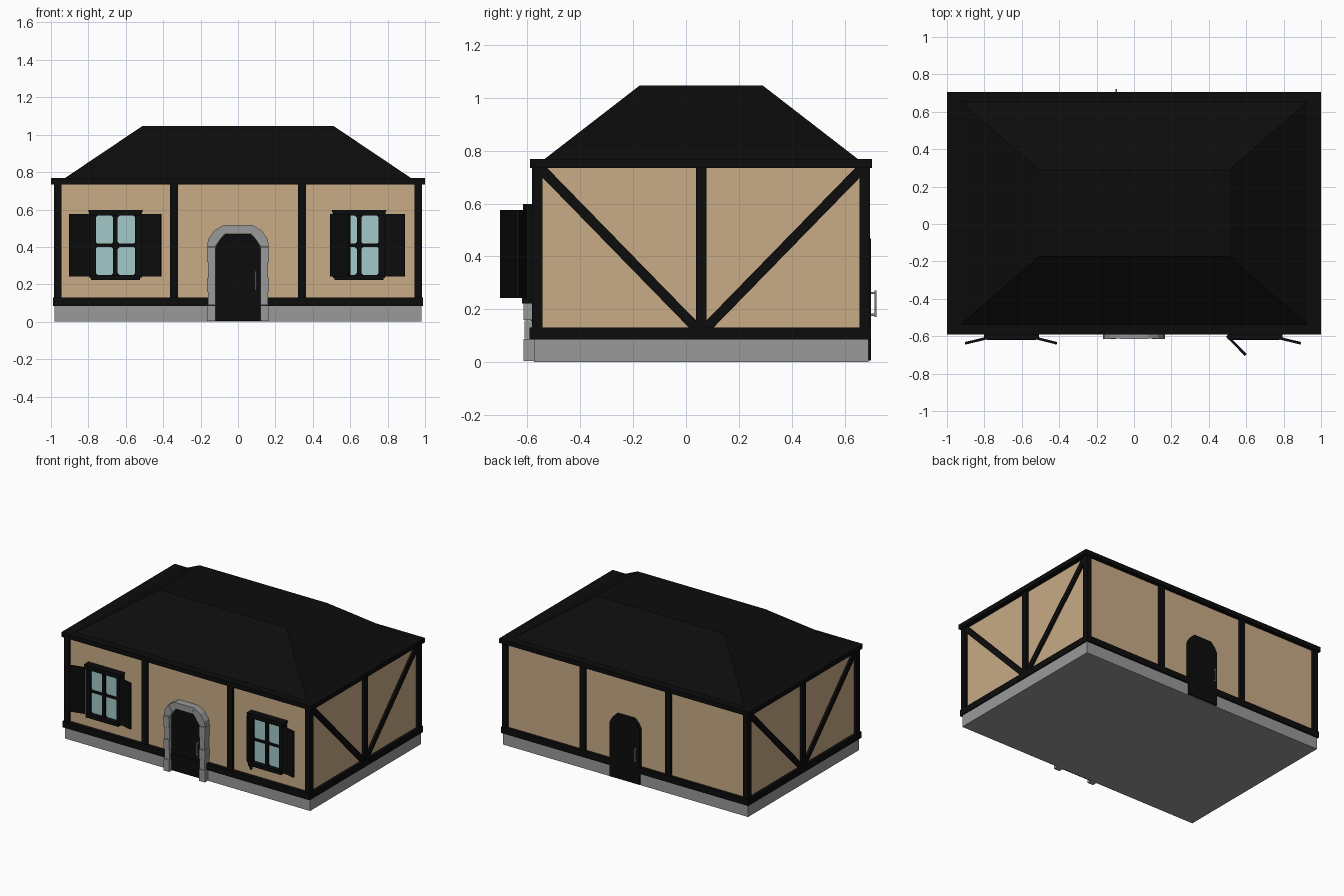
import bpy, bmesh, math
from mathutils import Vector

if "Cube" in bpy.data.objects:
    bpy.data.objects.remove(bpy.data.objects["Cube"])


def material(name, rgb):
    m = bpy.data.materials.new(name)
    m.diffuse_color = (*rgb, 1)
    m.use_nodes = True
    m.node_tree.nodes["Principled BSDF"].inputs["Base Color"].default_value = m.diffuse_color
    return m


DARK = material("dark timber", (0.0037, 0.0037, 0.0037))
TAN = material("tan plaster", (0.58, 0.41, 0.24))
STONE = material("grey stone", (0.32, 0.32, 0.32))
GLASS = material("pale blue glass", (0.37, 0.58, 0.58))
METAL = material("blue grey metal", (0.16, 0.23, 0.25))


def finish(name, bm, mat):
    bmesh.ops.recalc_face_normals(bm, faces=bm.faces[:])
    me = bpy.data.meshes.new(name)
    bm.to_mesh(me)
    bm.free()
    me.materials.append(mat)
    ob = bpy.data.objects.new(name, me)
    bpy.context.collection.objects.link(ob)
    return ob


def box(name, x0, x1, y0, y1, z0, z1, mat):
    return loft(name, [(x0, y0, z0), (x1, y0, z0), (x1, y1, z0), (x0, y1, z0)],
                [(x0, y0, z1), (x1, y0, z1), (x1, y1, z1), (x0, y1, z1)], mat)


def loft(name, a, b, mat):
    """Closed solid joining two matching outlines."""
    bm = bmesh.new()
    va = [bm.verts.new(p) for p in a]
    vb = [bm.verts.new(p) for p in b]
    bm.faces.new(va)
    bm.faces.new(vb)
    n = len(a)
    for i in range(n):
        j = (i + 1) % n
        bm.faces.new((va[i], va[j], vb[j], vb[i]))
    return finish(name, bm, mat)


def plate(name, pts, y0, y1, mat):
    """Front-facing x/z outline given depth along y."""
    return loft(name, [(x, y0, z) for x, z in pts], [(x, y1, z) for x, z in pts], mat)


# Body: foundation, walls, sill beam, eave slab
box("foundation", -0.98, 0.98, -0.576, 0.69, 0, 0.09, STONE)
box("walls", -0.965, 0.965, -0.563, 0.677, 0.085, 0.74, TAN)
box("sill_beam", -0.988, 0.988, -0.592, 0.70, 0.085, 0.13, DARK)
box("eave_slab", -1, 1, -0.59, 0.705, 0.735, 0.768, DARK)

# Hipped roof with a flat top
loft("roof", [(-0.93, -0.54, 0.765), (0.93, -0.54, 0.765), (0.93, 0.655, 0.765), (-0.93, 0.655, 0.765)],
     [(-0.51, -0.175, 1.047), (0.51, -0.175, 1.047), (0.51, 0.29, 1.047), (-0.51, 0.29, 1.047)], DARK)

# Timber posts and diagonal braces
YC = 0.0575
for s in (-1, 1):
    xa, xb = sorted((s * 0.945, s * 0.985))
    box("front_corner_post", xa, xb, -0.583, -0.543, 0.12, 0.74, DARK)
    box("back_corner_post", xa, xb, 0.657, 0.697, 0.12, 0.74, DARK)
    xc = s * 0.342
    box("front_post", xc - 0.021, xc + 0.021, -0.583, -0.55, 0.12, 0.74, DARK)
    box("back_post", xc - 0.021, xc + 0.021, 0.66, 0.697, 0.12, 0.74, DARK)
    xa, xb = s * 0.95, s * 0.984
    box("side_post", min(xa, xb), max(xa, xb), YC - 0.02, YC + 0.02, 0.12, 0.74, DARK)
    for t in (-1, 1):
        p, q = Vector((YC + t * 0.61, 0.735)), Vector((YC + t * 0.005, 0.115))
        d = (q - p).normalized() * 0.019
        n = Vector((-d.y, d.x))
        quad = [p + n, q + n, q - n, p - n]
        loft("side_brace", [(xa, v.x, v.y) for v in quad], [(s * 0.98, v.x, v.y) for v in quad], DARK)

# Arched door, front and back, with handles
half = [(0.12, 0.005), (0.12, 0.40), (0.10, 0.437), (0.07, 0.468)]
arch = half + [(-x, z) for x, z in reversed(half)]
plate("front_door", arch, -0.586, -0.55, DARK)
plate("back_door", arch, 0.66, 0.70, DARK)
for y, s in ((-0.586, -1), (0.70, 1)):
    hx = -s * 0.095
    ya, yb = sorted((y + s * 0.013, y + s * 0.021))
    box("door_handle", hx - 0.005, hx + 0.005, ya, yb, 0.17, 0.27, METAL)
    for z in (0.175, 0.257):
        yc, yd = sorted((y - s * 0.003, y + s * 0.015))
        box("handle_mount", hx - 0.004, hx + 0.004, yc, yd, z, z + 0.008, METAL)

# Stone surround: stacked jamb stones and wedge arch stones
levels = [0.003, 0.09, 0.16, 0.235, 0.32, 0.40]
outer = [(0.165, 0.40), (0.16, 0.44), (0.128, 0.487), (0.075, 0.518)]
inner = [(0.12, 0.40), (0.117, 0.408), (0.095, 0.44), (0.068, 0.472)]
for s in (-1, 1):
    for i in range(5):
        o = 0.165 if i % 2 == 0 else 0.161
        xa, xb = sorted((s * 0.12, s * o))
        box("jamb_stone", xa, xb, -0.615 + 0.003 * (i % 2), -0.56, levels[i], levels[i + 1] - 0.002, STONE)
    for i in range(3):
        quad = [inner[i], outer[i], outer[i + 1], inner[i + 1]]
        plate("arch_stone", [(s * x, z) for x, z in quad], -0.612 - 0.003 * (i % 2), -0.56, STONE)
plate("key_stone", [(-0.068, 0.472), (-0.075, 0.518), (0.075, 0.518), (0.068, 0.472)], -0.615, -0.56, STONE)


def shutter(hx, hy, tx, ty, z0, z1):
    d = Vector((tx - hx, ty - hy)).normalized() * 0.007
    n = Vector((-d.y, d.x))
    a, b = Vector((hx, hy)), Vector((tx, ty))
    q = [a + n, b + n, b - n, a - n]
    loft("shutter", [(v.x, v.y, z0) for v in q], [(v.x, v.y, z1) for v in q], DARK)


# Windows: backing, panes with clipped corners, frame, lintel and sill
for c in (-0.655, 0.647):
    box("window_back", c - 0.125, c + 0.125, -0.583, -0.55, 0.235, 0.58, DARK)
    for s in (-1, 1):
        xa, xb = sorted((c + s * 0.105, c + s * 0.128))
        xa -= 0.012 * (s < 0)
        xb += 0.012 * (s > 0)
        box("window_side", xa, xb, -0.603, -0.55, 0.235, 0.58, DARK)
        for z0, z1 in ((0.25, 0.40), (0.417, 0.567)):
            px, pz, w, h, k = c + s * 0.059, (z0 + z1) / 2, 0.047, (z1 - z0) / 2, 0.01
            corner = [(w, h - k), (w - k, h), (k - w, h), (-w, h - k),
                      (-w, k - h), (k - w, -h), (w - k, -h), (w, k - h)]
            plate("window_pane", [(px + x, pz + z) for x, z in corner], -0.588, -0.58, GLASS)
    box("window_mullion", c - 0.012, c + 0.012, -0.598, -0.57, 0.24, 0.575, DARK)
    box("window_crossbar", c - 0.11, c + 0.11, -0.596, -0.57, 0.40, 0.416, DARK)
    plate("window_lintel", [(c - 0.137, 0.567), (c + 0.137, 0.567), (c + 0.147, 0.598), (c - 0.147, 0.598)],
          -0.617, -0.55, DARK)
    box("window_sill", c - 0.132, c + 0.132, -0.62, -0.55, 0.222, 0.248, DARK)

# Shutters: three wide open, one half closed
shutter(-0.795, -0.612, -0.903, -0.638, 0.243, 0.575)
shutter(-0.515, -0.612, -0.412, -0.638, 0.243, 0.575)
shutter(0.785, -0.612, 0.892, -0.638, 0.243, 0.575)
shutter(0.497, -0.598, 0.597, -0.70, 0.243, 0.575)
